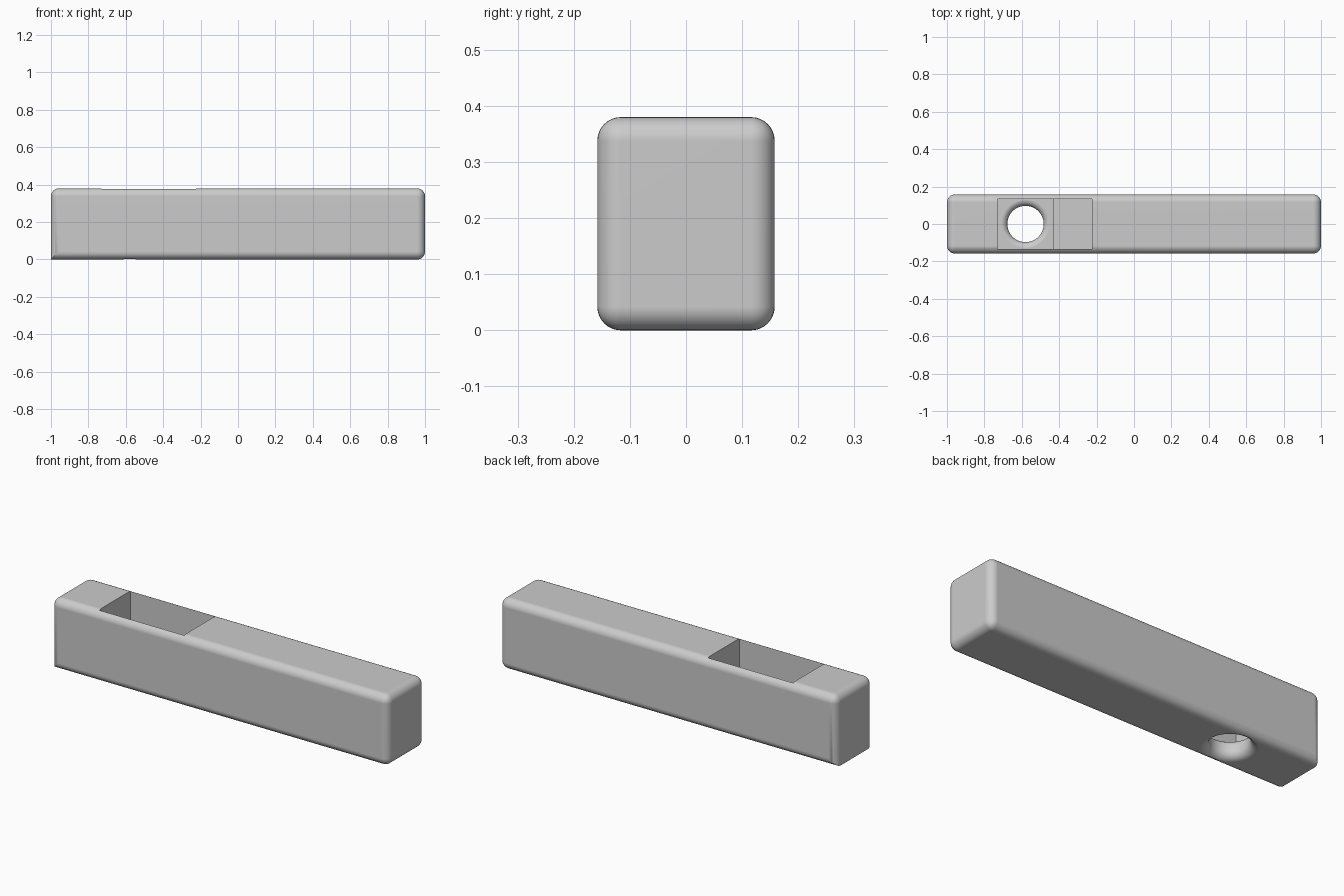
import bpy
import bmesh
from math import sin, cos, pi, radians

default = bpy.data.objects.get("Cube")
if default:
    bpy.data.objects.remove(default, do_unlink=True)

HALF_Y, HEIGHT, ROUND = 0.158, 0.38, 0.042
FLOOR, LEDGE = 0.1, 0.16
HOLE_X, HOLE_R = -0.58, 0.097

grey = bpy.data.materials.new("light grey")
grey.use_nodes = True
colour = (0.6, 0.6, 0.6, 1)
grey.diffuse_color = colour
grey.node_tree.nodes["Principled BSDF"].inputs["Base Color"].default_value = colour


def make_object(name, bm):
    bmesh.ops.recalc_face_normals(bm, faces=bm.faces)
    mesh = bpy.data.meshes.new(name)
    bm.to_mesh(mesh)
    bm.free()
    mesh.materials.append(grey)
    obj = bpy.data.objects.new(name, mesh)
    bpy.context.collection.objects.link(obj)
    return obj


def box(x0, x1, half_y, z0, z1):
    bm = bmesh.new()
    bmesh.ops.create_cube(bm, size=1)
    for v in bm.verts:
        v.co.x = x1 if v.co.x > 0 else x0
        v.co.y *= 2 * half_y
        v.co.z = z1 if v.co.z > 0 else z0
    return bm


def hole_cutter():
    # Straight bore with a rounded flare at both mouths
    low, high, steps = 0.042, 0.035, 10
    profile = [(0, -0.1), (HOLE_R + low, -0.1)]
    for i in range(steps + 1):
        a = pi / 2 * i / steps
        profile.append((HOLE_R + low * (1 - sin(a)), low * (1 - cos(a)) - 0.0003))
    for i in range(steps + 1):
        a = pi / 2 * i / steps
        profile.append((HOLE_R + high * (1 - cos(a)), FLOOR + 0.0003 - high * (1 - sin(a))))
    profile.append((0, profile[-1][1]))
    bm = bmesh.new()
    verts = [bm.verts.new((HOLE_X + r, 0, z)) for r, z in profile]
    edges = [bm.edges.new(pair) for pair in zip(verts, verts[1:])]
    bmesh.ops.spin(bm, geom=verts + edges, cent=(HOLE_X, 0, 0), axis=(0, 0, 1),
                   angle=2 * pi, steps=64)
    bmesh.ops.remove_doubles(bm, verts=bm.verts, dist=0.00005)
    return bm


# Block: every edge rounded except the lower edge of the -x end
bm = box(-1, 1, HALF_Y, 0, HEIGHT)
rounded = [e for e in bm.edges
           if not all(v.co.x < 0 and v.co.z < 0.01 for v in e.verts)]
bmesh.ops.bevel(bm, geom=rounded, offset=ROUND, segments=8, profile=0.5,
                affect='EDGES', clamp_overlap=True)
block = make_object("block", bm)

# Stepped pocket in the top and a bore through its floor
cutters = [
    make_object("pocket_cutter", box(-0.73, -0.43, 0.133, FLOOR, 0.5)),
    make_object("ledge_cutter", box(-0.435, -0.225, 0.133, LEDGE, 0.5)),
    make_object("hole_cutter", hole_cutter()),
]
# The deep pocket stops at the ledge step
for cutter in cutters:
    cutter.hide_render = True
    mod = block.modifiers.new(cutter.name, 'BOOLEAN')
    mod.operation = 'DIFFERENCE'
    mod.solver = 'EXACT'
    mod.object = cutter

bpy.ops.object.select_all(action='DESELECT')
block.select_set(True)
bpy.context.view_layer.objects.active = block
for mod in list(block.modifiers):
    bpy.ops.object.modifier_apply(modifier=mod.name)
for cutter in cutters:
    bpy.data.objects.remove(cutter, do_unlink=True)

# Smooth roundings, crisp pocket edges, flat faces kept flat
bpy.ops.object.shade_smooth_by_angle(angle=radians(30))
weighted = block.modifiers.new("weighted_normals", 'WEIGHTED_NORMAL')
weighted.keep_sharp = True
